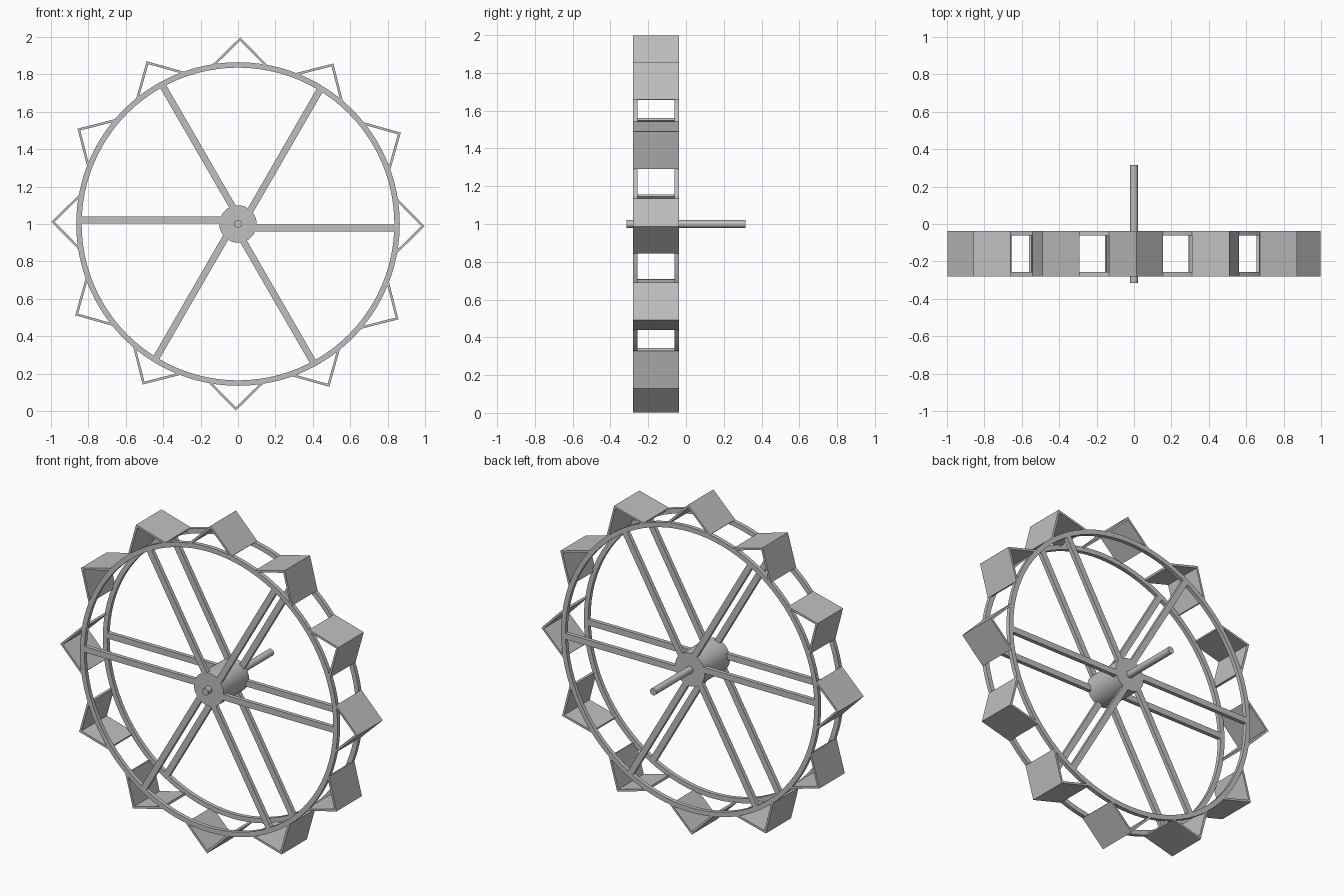
import bpy, bmesh, math
from mathutils import Matrix, Vector

if "Cube" in bpy.data.objects:
    bpy.data.objects.remove(bpy.data.objects["Cube"], do_unlink=True)

CENTRE = Vector((0, 0, 1.0))
FRONT, BACK = -0.28, -0.037      # wheel depth along y
RIM = 0.024                      # thickness of each rim and spoke along y
LAYERS = {"front": FRONT, "back": BACK - RIM}

grey = bpy.data.materials.new("plain grey")
grey.use_nodes = True
colour = (0.52, 0.52, 0.52, 1)
grey.diffuse_color = colour
grey.node_tree.nodes["Principled BSDF"].inputs["Base Color"].default_value = colour


def finish(name, bm, smooth=False):
    bmesh.ops.recalc_face_normals(bm, faces=bm.faces)
    mesh = bpy.data.meshes.new(name)
    bm.to_mesh(mesh)
    bm.free()
    mesh.materials.append(grey)
    obj = bpy.data.objects.new(name, mesh)
    obj.location = CENTRE
    bpy.context.collection.objects.link(obj)
    if smooth:
        bpy.ops.object.select_all(action="DESELECT")
        obj.select_set(True)
        bpy.context.view_layer.objects.active = obj
        bpy.ops.object.shade_smooth_by_angle(angle=math.radians(30))
    return obj


def prism(name, outline, y0, y1, angle=0):
    """Extrude an outline of (x, z) points along y, turned about the axle."""
    bm = bmesh.new()
    face = bm.faces.new([bm.verts.new((x, y0, z)) for x, z in outline])
    moved = bmesh.ops.extrude_face_region(bm, geom=[face])["geom"]
    bmesh.ops.translate(bm, vec=(0, y1 - y0, 0),
                        verts=[v for v in moved if isinstance(v, bmesh.types.BMVert)])
    bmesh.ops.transform(bm, matrix=Matrix.Rotation(-angle, 4, "Y"), verts=bm.verts)
    return finish(name, bm)


def cylinder(name, radius, y0, y1, sides):
    bm = bmesh.new()
    place = Matrix.Translation((0, (y0 + y1) / 2, 0)) @ Matrix.Rotation(math.pi / 2, 4, "X")
    bmesh.ops.create_cone(bm, cap_ends=True, segments=sides, radius1=radius,
                          radius2=radius, depth=y1 - y0, matrix=place)
    return finish(name, bm, True)


def rim(name, inner, outer, y0, y1, sides=96):
    """Lathe a rectangular section around the axle."""
    bm = bmesh.new()
    section = [(inner, y0), (outer, y0), (outer, y1), (inner, y1)]
    loops = []
    for i in range(sides):
        a = math.tau * i / sides
        loops.append([bm.verts.new((r * math.cos(a), y, r * math.sin(a))) for r, y in section])
    for i, here in enumerate(loops):
        there = loops[(i + 1) % sides]
        for k in range(4):
            j = (k + 1) % 4
            bm.faces.new((here[k], here[j], there[j], there[k]))
    return finish(name, bm, True)


# Axle and hub
cylinder("axle", 0.021, -0.315, 0.315, 32)
cylinder("hub", 0.1, FRONT, BACK, 48)

# Two rims, each with six spokes set slightly off the axle line
spoke = [(0.08, -0.039), (0.845, -0.039), (0.845, -0.003), (0.08, -0.003)]
for side, y in LAYERS.items():
    rim(side + "_rim", 0.836, 0.865, y, y + RIM)
    for i in range(6):
        prism(f"{side}_spoke_{i + 1}", spoke, y, y + RIM, math.radians(60 * i))

# Twelve open V-shaped buckets around the rims
TIP, REACH, WALL = 0.998, 0.145, 0.018
bucket = [(TIP, 0), (TIP - REACH, REACH), (TIP - REACH - WALL / 2, REACH - WALL / 2),
          (TIP - WALL, 0),
          (TIP - REACH - WALL / 2, WALL / 2 - REACH), (TIP - REACH, -REACH)]
for i in range(12):
    prism(f"bucket_{i + 1}", bucket, FRONT, BACK, math.radians(30 * i - 0.7))
